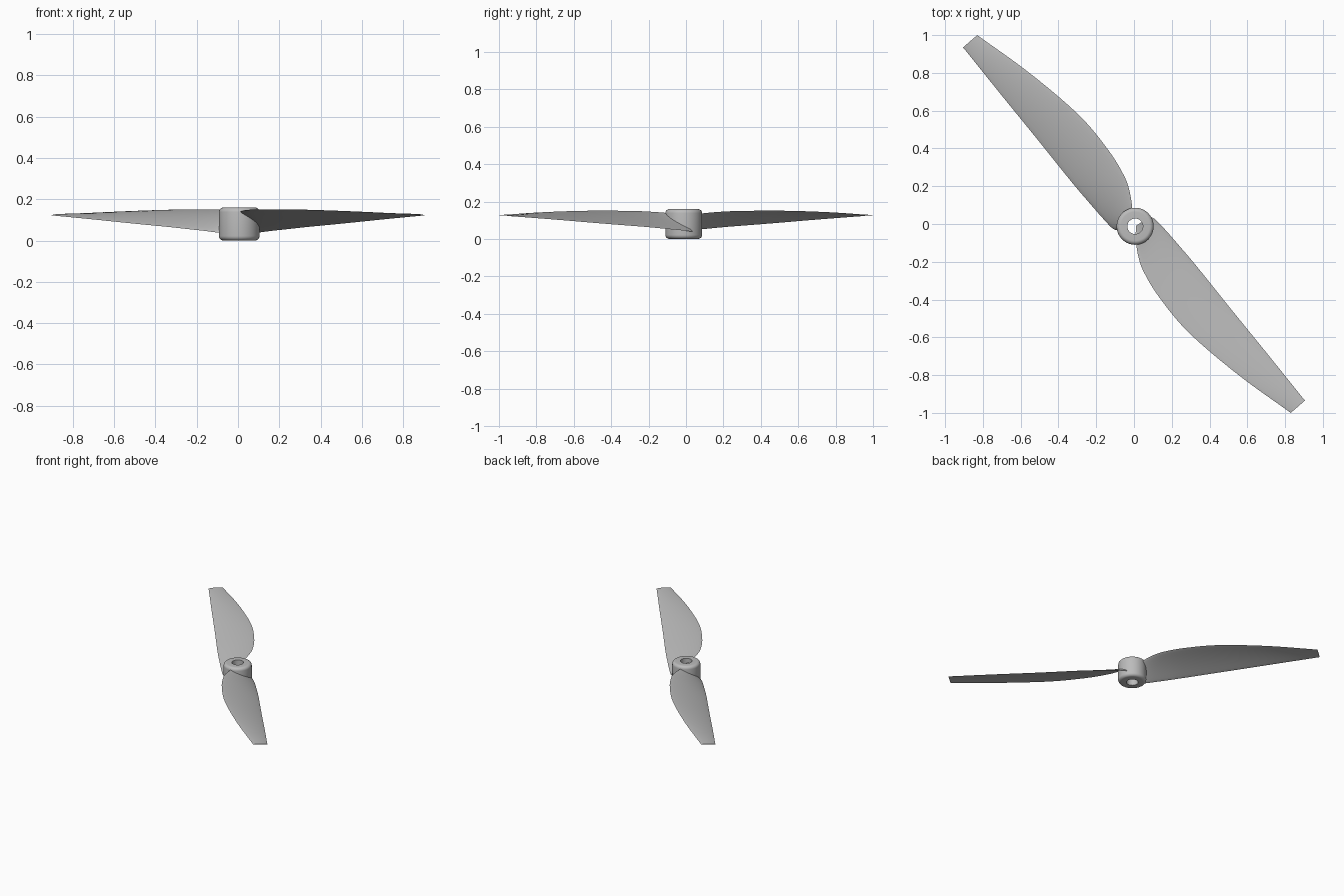
import bpy, bmesh, math
from mathutils import Vector

if "Cube" in bpy.data.objects:
    bpy.data.objects.remove(bpy.data.objects["Cube"])

grey = bpy.data.materials.new("light grey")
grey.diffuse_color = (0.5, 0.5, 0.5, 1)
grey.use_nodes = True
grey.node_tree.nodes["Principled BSDF"].inputs["Base Color"].default_value = grey.diffuse_color


def finish(name, bm, angle):
    bmesh.ops.recalc_face_normals(bm, faces=bm.faces)
    me = bpy.data.meshes.new(name)
    bm.to_mesh(me)
    bm.free()
    ob = bpy.data.objects.new(name, me)
    bpy.context.collection.objects.link(ob)
    me.materials.append(grey)
    bpy.ops.object.select_all(action='DESELECT')
    ob.select_set(True)
    bpy.context.view_layer.objects.active = ob
    bpy.ops.object.shade_smooth_by_angle(angle=math.radians(angle))
    return ob


def bridge(bm, a, b):
    n = len(a)
    for i in range(n):
        j = (i + 1) % n
        bm.faces.new((a[i], a[j], b[j], b[i]))


# Hub: rounded tube turned around its bore
R, BORE, H, FIL = 0.098, 0.041, 0.16, 0.022
CENTRE = Vector((0.006, -0.012, 0))


def corner(r, z, start, fil):
    return [(r + fil * math.cos(math.radians(start + 15 * k)),
             z + fil * math.sin(math.radians(start + 15 * k))) for k in range(7)]


profile = ([(BORE, 0)] + corner(R - FIL, FIL, -90, FIL)
           + corner(R - FIL, H - FIL, 0, FIL) + [(BORE, H)])
bm = bmesh.new()
SEG = 64
rings = []
for s in range(SEG):
    a = 2 * math.pi * s / SEG
    rings.append([bm.verts.new(CENTRE + Vector((r * math.cos(a), r * math.sin(a), z)))
                  for r, z in profile])
for s in range(SEG):
    bridge(bm, rings[s], rings[(s + 1) % SEG])
finish("hub", bm, 40)


# Blade: thin twisted sections lofted between a low and a high edge
LOW = [(.11, .026, .04), (.165, -.03, .047), (.24, -.116, .055), (.33, -.222, .065),
       (.505, -.44, .082), (.70, -.68, .102), (.905, -.935, .122)]
HIGH = [(.01, -.09, .137), (.025, -.18, .145), (.055, -.26, .149), (.135, -.39, .151),
        (.29, -.575, .150), (.55, -.797, .141), (.83, -1.0, .126)]


def smooth_path(pts, steps=6):
    p = [Vector(q) for q in pts]
    p = [2 * p[0] - p[1]] + p + [2 * p[-1] - p[-2]]
    out = []
    for i in range(1, len(p) - 2):
        a, b, c, d = p[i - 1:i + 3]
        for k in range(steps):
            t = k / steps
            out.append(0.5 * (2 * b + (c - a) * t + (2 * a - 5 * b + 4 * c - d) * t * t
                              + (3 * b - a - 3 * c + d) * t ** 3))
    return out + [p[-2]]


def blade(name, low_root, high_root, turn):
    low = smooth_path([low_root] + LOW)
    high = smooth_path([high_root] + HIGH)
    span = Vector((0.66, -0.75, 0)).normalized()
    bm = bmesh.new()
    loops = []
    N = 10
    for i, (a, b) in enumerate(zip(low, high)):
        chord = b - a
        up = span.cross(chord).normalized()
        if up.z < 0:
            up.negate()
        f = i / (len(low) - 1)
        thick = 0.014 * (1 - f) + 0.004 * f
        camber = 0.03 * chord.length
        loop = []
        for k in range(2 * N):
            # around the section: upper side out, lower side back
            ang = math.pi * k / N
            t = 0.5 - 0.5 * math.cos(ang)
            h = 0.5 * thick * math.sin(ang) + camber * (4 * t * (1 - t))
            v = a + chord * t + up * h
            loop.append(bm.verts.new((v.x * turn, v.y * turn, v.z)))
        loops.append(loop)
    for a, b in zip(loops, loops[1:]):
        bridge(bm, a, b)
    bm.faces.new(loops[0])
    bm.faces.new(loops[-1])
    finish(name, bm, 50)


blade("front_blade", (.085, .037, .038), (.01, -.01, .12), 1)
blade("back_blade", (.08, .03, .038), (.014, -.055, .13), -1)
